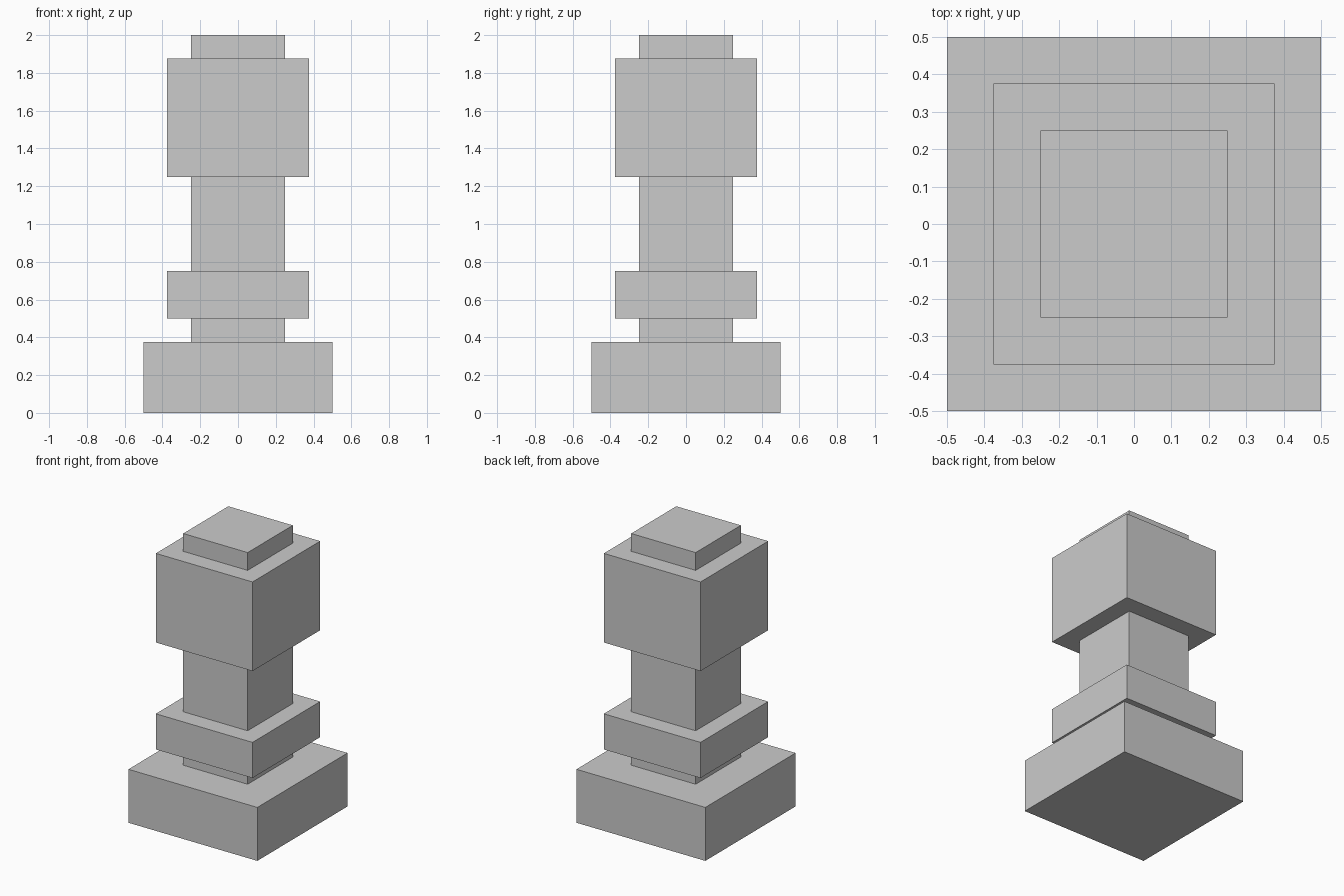
import bpy

if "Cube" in bpy.data.objects:
    bpy.data.objects.remove(bpy.data.objects["Cube"])

# Stacked square blocks, bottom to top: name, width, bottom z, top z
BLOCKS = [
    ("base", 1.0, 0.0, 0.375),
    ("lower_neck", 0.5, 0.375, 0.5),
    ("collar", 0.75, 0.5, 0.75),
    ("shaft", 0.5, 0.75, 1.25),
    ("head", 0.75, 1.25, 1.875),
    ("top_cap", 0.5, 1.875, 2.0),
]


def add_block(name, width, bottom, top):
    bpy.ops.mesh.primitive_cube_add(size=1, location=(0, 0, (bottom + top) / 2))
    block = bpy.context.object
    block.name = name
    block.scale = (width, width, top - bottom)
    bpy.ops.object.transform_apply(location=False, rotation=False, scale=True)


for spec in BLOCKS:
    add_block(*spec)
